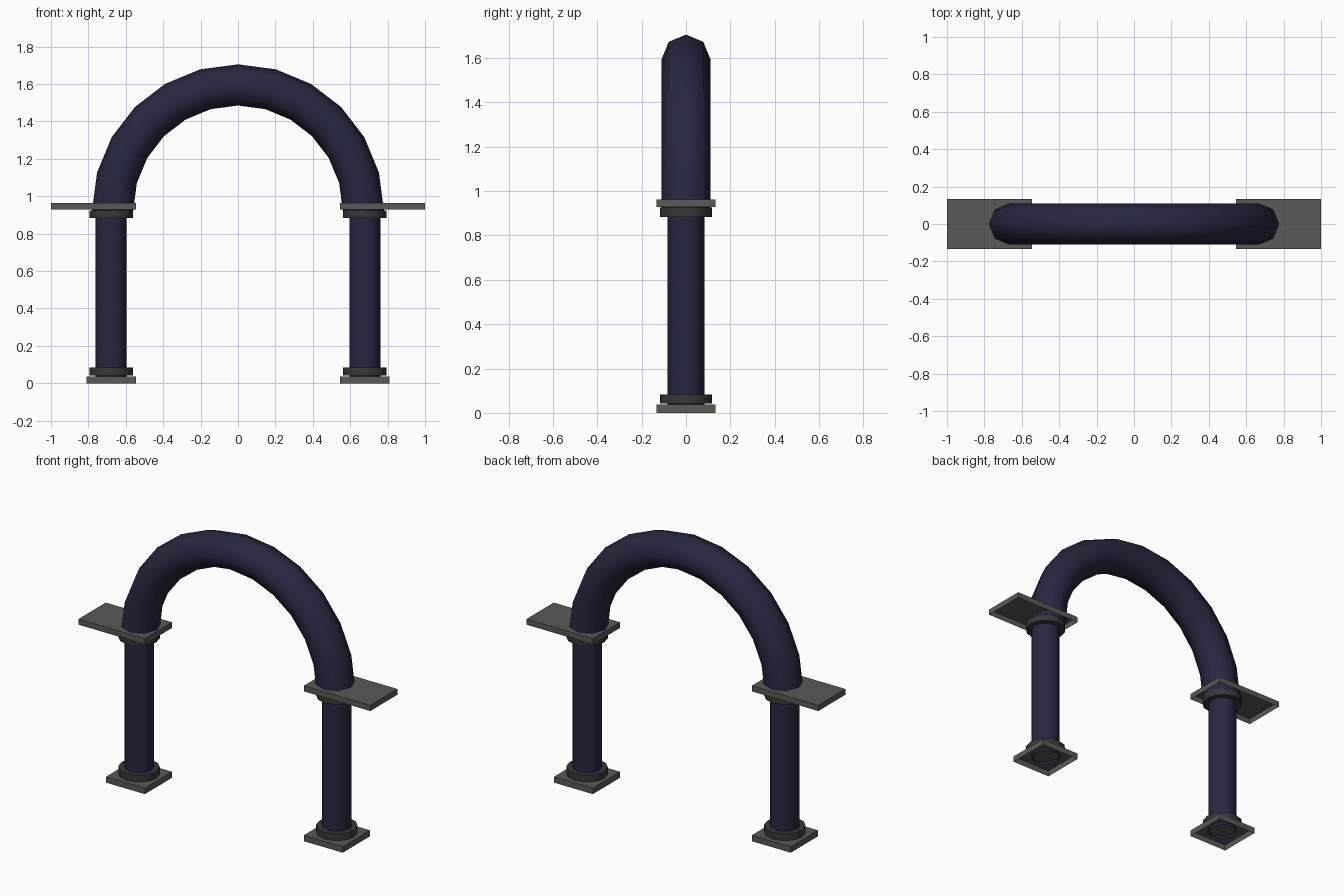
import bpy, bmesh, math
from mathutils import Vector

cube = bpy.data.objects.get("Cube")
if cube:
    bpy.data.objects.remove(cube, do_unlink=True)


def material(name, color):
    m = bpy.data.materials.new(name)
    m.diffuse_color = (*color, 1)
    m.use_nodes = True
    m.node_tree.nodes["Principled BSDF"].inputs["Base Color"].default_value = (*color, 1)
    return m


NAVY = material("dark navy", (0.020, 0.020, 0.052))
GREY = material("stone grey", (0.10, 0.10, 0.097))
DARK = material("dark grey", (0.038, 0.038, 0.038))


def finish(name, bm, mat, smooth=None):
    bmesh.ops.recalc_face_normals(bm, faces=bm.faces)
    mesh = bpy.data.meshes.new(name)
    bm.to_mesh(mesh)
    bm.free()
    mesh.materials.append(mat)
    obj = bpy.data.objects.new(name, mesh)
    bpy.context.collection.objects.link(obj)
    if smooth:
        bpy.ops.object.select_all(action="DESELECT")
        obj.select_set(True)
        bpy.context.view_layer.objects.active = obj
        bpy.ops.object.shade_smooth_by_angle(angle=math.radians(smooth))


def cylinder(name, x, radius, z0, z1, mat, caps=True):
    bm = bmesh.new()
    bmesh.ops.create_cone(bm, cap_ends=caps, segments=12, radius1=radius,
                          radius2=radius, depth=z1 - z0)
    bmesh.ops.translate(bm, verts=bm.verts, vec=(x, 0, (z0 + z1) / 2))
    finish(name, bm, mat, 50)


def slab(name, x0, x1, z0, z1):
    """Flat plate with an open underside."""
    bm = bmesh.new()
    bmesh.ops.create_cube(bm, size=1)
    bmesh.ops.scale(bm, verts=bm.verts, vec=(abs(x1 - x0), 0.266, z1 - z0))
    bmesh.ops.translate(bm, verts=bm.verts, vec=((x0 + x1) / 2, 0, (z0 + z1) / 2))
    bmesh.ops.recalc_face_normals(bm, faces=bm.faces)
    under = [f for f in bm.faces if f.normal.z < -0.5]
    bmesh.ops.delete(bm, geom=under, context="FACES_ONLY")
    finish(name, bm, GREY)


# Half-ring arch with an octagonal section
MAJOR, MINOR, BASE, STEPS, SIDES = 0.67, 0.11, 0.925, 12, 8
bm = bmesh.new()
rings = []
for i in range(STEPS + 1):
    a = math.pi * i / STEPS
    ring = []
    for j in range(SIDES):
        b = 2 * math.pi * j / SIDES
        r = MAJOR + MINOR * math.cos(b)
        ring.append(bm.verts.new(Vector((r * math.cos(a), MINOR * math.sin(b),
                                         BASE + r * math.sin(a)))))
    rings.append(ring)
for lower, upper in zip(rings, rings[1:]):
    for j in range(SIDES):
        k = (j + 1) % SIDES
        bm.faces.new((lower[j], lower[k], upper[k], upper[j]))
finish("arch", bm, NAVY, 60)

# Columns with collars, base plates and overhanging top plates
for side, s in (("left", 1), ("right", -1)):
    x = s * 0.678
    cylinder(f"{side}_column", x, 0.083, 0.02, 0.945, NAVY, caps=False)
    cylinder(f"{side}_lower_collar", x, 0.117, 0.042, 0.084, DARK)
    cylinder(f"{side}_upper_collar", x, 0.117, 0.884, 0.925, DARK)
    slab(f"{side}_base_plate", s * 0.545, s * 0.811, 0, 0.037)
    slab(f"{side}_top_plate", s * 0.545, s * 1.0, 0.928, 0.963)
